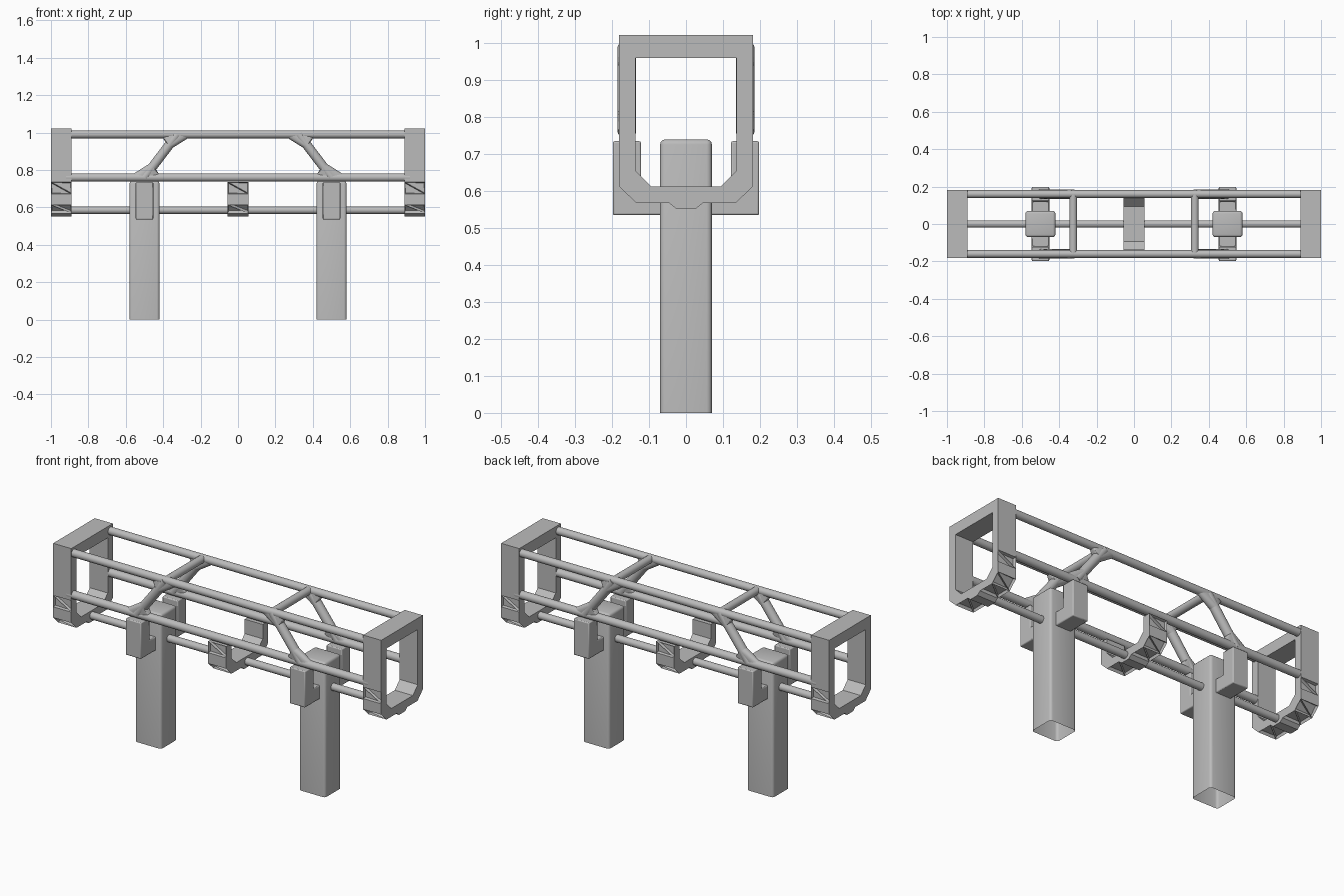
import bpy, bmesh, math
from mathutils import Vector, Matrix

cube = bpy.data.objects.get("Cube")
if cube:
    bpy.data.objects.remove(cube, do_unlink=True)

grey = bpy.data.materials.new("plain grey")
grey.use_nodes = True
COLOUR = (0.5, 0.5, 0.5, 1)
grey.diffuse_color = COLOUR
grey.node_tree.nodes["Principled BSDF"].inputs["Base Color"].default_value = COLOUR

RAIL_Y, MID_Z, TOP_Z, LOW_Z = 0.16, 0.76, 0.99, 0.585
POST_X, BRACE_X = 0.5, 0.325


def finish(bm, name, smooth=False, bevel=0):
    bmesh.ops.recalc_face_normals(bm, faces=bm.faces)
    mesh = bpy.data.meshes.new(name)
    bm.to_mesh(mesh)
    bm.free()
    mesh.materials.append(grey)
    ob = bpy.data.objects.new(name, mesh)
    bpy.context.collection.objects.link(ob)
    if bevel:
        mod = ob.modifiers.new("soft edges", 'BEVEL')
        mod.width, mod.segments = bevel, 2
    if smooth:
        bpy.ops.object.select_all(action='DESELECT')
        ob.select_set(True)
        bpy.context.view_layer.objects.active = ob
        bpy.ops.object.shade_smooth_by_angle(angle=math.radians(40))
    return ob


def tube(name, a, b, radius):
    a, b = Vector(a), Vector(b)
    bm = bmesh.new()
    turn = (b - a).to_track_quat('Z', 'Y').to_matrix().to_4x4()
    bmesh.ops.create_cone(bm, cap_ends=True, segments=24, radius1=radius, radius2=radius,
                          depth=(b - a).length, matrix=Matrix.Translation((a + b) / 2) @ turn)
    return finish(bm, name, smooth=True)


def flare(name, joint, toward, spread):
    """Blend between a rail and the brace that meets it."""
    joint, toward = Vector(joint), Vector(toward)
    d = (toward - joint).normalized()
    side = d.cross(Vector((0, 1, 0)))
    bm = bmesh.new()
    for i in range(24):
        c, s = math.cos(i * math.tau / 24), math.sin(i * math.tau / 24)
        bm.verts.new(joint + Vector((spread * c, 0.02 * s, 0)))
        bm.verts.new(joint + d * 0.07 + (side * c + Vector((0, s, 0))) * 0.025)
    bmesh.ops.convex_hull(bm, input=bm.verts)
    return finish(bm, name, smooth=True)


def extrude_profile(outer, inner, x0, x1, closed):
    """Band between two matching (y, z) outlines; returns bmesh and outer faces."""
    bm = bmesh.new()
    rings = [[bm.verts.new((x, y, z)) for y, z in line]
             for line in (outer, inner) for x in (x0, x1)]
    o0, o1, i0, i1 = rings
    n = len(outer)
    skin = []
    for k in range(n if closed else n - 1):
        j = (k + 1) % n
        skin.append(bm.faces.new((o0[k], o0[j], o1[j], o1[k])))
        bm.faces.new((i0[k], i1[k], i1[j], i0[j]))
        bm.faces.new((o0[k], i0[k], i0[j], o0[j]))
        bm.faces.new((o1[k], o1[j], i1[j], i1[k]))
    if not closed:
        for k in (0, -1):
            bm.faces.new((o0[k], o1[k], i1[k], i0[k]))
    return bm, skin


def cradle(name, x, full):
    """Ring or open cradle with triangular pockets in its lower outer skin."""
    half_out = [(0.181, 0.735), (0.181, 0.672), (0.181, 0.613), (0.135, 0.568),
                (0.046, 0.568), (0.026, 0.552)]
    half_in = [(0.137, 0.735), (0.137, 0.69), (0.137, 0.656), (0.094, 0.613),
               (0.046, 0.613), (0.026, 0.613)]
    if full:
        half_out.insert(0, (0.181, 1.022))
        half_in.insert(0, (0.137, 0.96))
    mirror = lambda pts: pts + [(-y, z) for y, z in reversed(pts)]
    bm, skin = extrude_profile(mirror(half_out), mirror(half_in), x - 0.055, x + 0.055, full)
    bmesh.ops.recalc_face_normals(bm, faces=bm.faces)
    start = 1 if full else 0
    count = 2 * len(half_out) - 2
    picks = [start, start + 2, start + 3]
    picks += [count - k for k in picks]
    tris = bmesh.ops.triangulate(bm, faces=[skin[k] for k in picks])["faces"]
    bmesh.ops.inset_individual(bm, faces=tris, thickness=0.007, depth=-0.015)
    return finish(bm, name)


# End rings and the open cradle halfway along
for label, x in (("right", -0.945), ("left", 0.945)):
    cradle(label + "_end_ring", x, True)
cradle("middle_cradle", 0, False)

# Long rails
tube("bottom_rail", (-0.92, 0, LOW_Z), (0.92, 0, LOW_Z), 0.02)
for label, sy in (("front", -1), ("back", 1)):
    y = sy * RAIL_Y
    tube(label + "_middle_rail", (-0.92, y, MID_Z), (0.92, y, MID_Z), 0.022)
    tube(label + "_top_rail", (-0.92, y, TOP_Z), (0.92, y, TOP_Z), 0.021)

for label, sx in (("right", -1), ("left", 1)):
    # Cross tube and slanted braces with blended ends
    tube(label + "_cross_tube", (sx * BRACE_X, -RAIL_Y, TOP_Z), (sx * BRACE_X, RAIL_Y, TOP_Z), 0.021)
    for side, sy in (("front", -1), ("back", 1)):
        low = (sx * POST_X, sy * RAIL_Y, MID_Z)
        high = (sx * BRACE_X, sy * RAIL_Y, TOP_Z)
        tube(f"{label}_{side}_brace", low, high, 0.025)
        flare(f"{label}_{side}_low_flare", low, high, 0.09)
        flare(f"{label}_{side}_high_flare", high, low, 0.09)

    # Post, open underneath, with softened sides and top
    bm = bmesh.new()
    bmesh.ops.create_cube(bm, size=1, matrix=Matrix.Translation((sx * POST_X, 0, 0.37))
                          @ Matrix.Diagonal((0.16, 0.14, 0.74, 1)))
    edges = [e for e in bm.edges if max(v.co.z for v in e.verts) > 0.5]
    bmesh.ops.bevel(bm, geom=edges, offset=0.014, segments=3, profile=0.5, affect='EDGES')
    base = [f for f in bm.faces if f.calc_center_median().z < 0.001]
    bmesh.ops.delete(bm, geom=base, context='FACES')
    finish(bm, label + "_post", smooth=True)

    # Saddle: a U-shaped bracket through the post that carries the middle rails
    outer = [(0.198, 0.735), (0.198, 0.535), (0.046, 0.535)]
    inner = [(0.122, 0.735), (0.122, 0.61), (0.046, 0.61)]
    outer += [(-y, z) for y, z in reversed(outer)]
    inner += [(-y, z) for y, z in reversed(inner)]
    bm, _ = extrude_profile(outer, inner, sx * POST_X - 0.047, sx * POST_X + 0.047, False)
    finish(bm, label + "_saddle", smooth=True, bevel=0.005)
